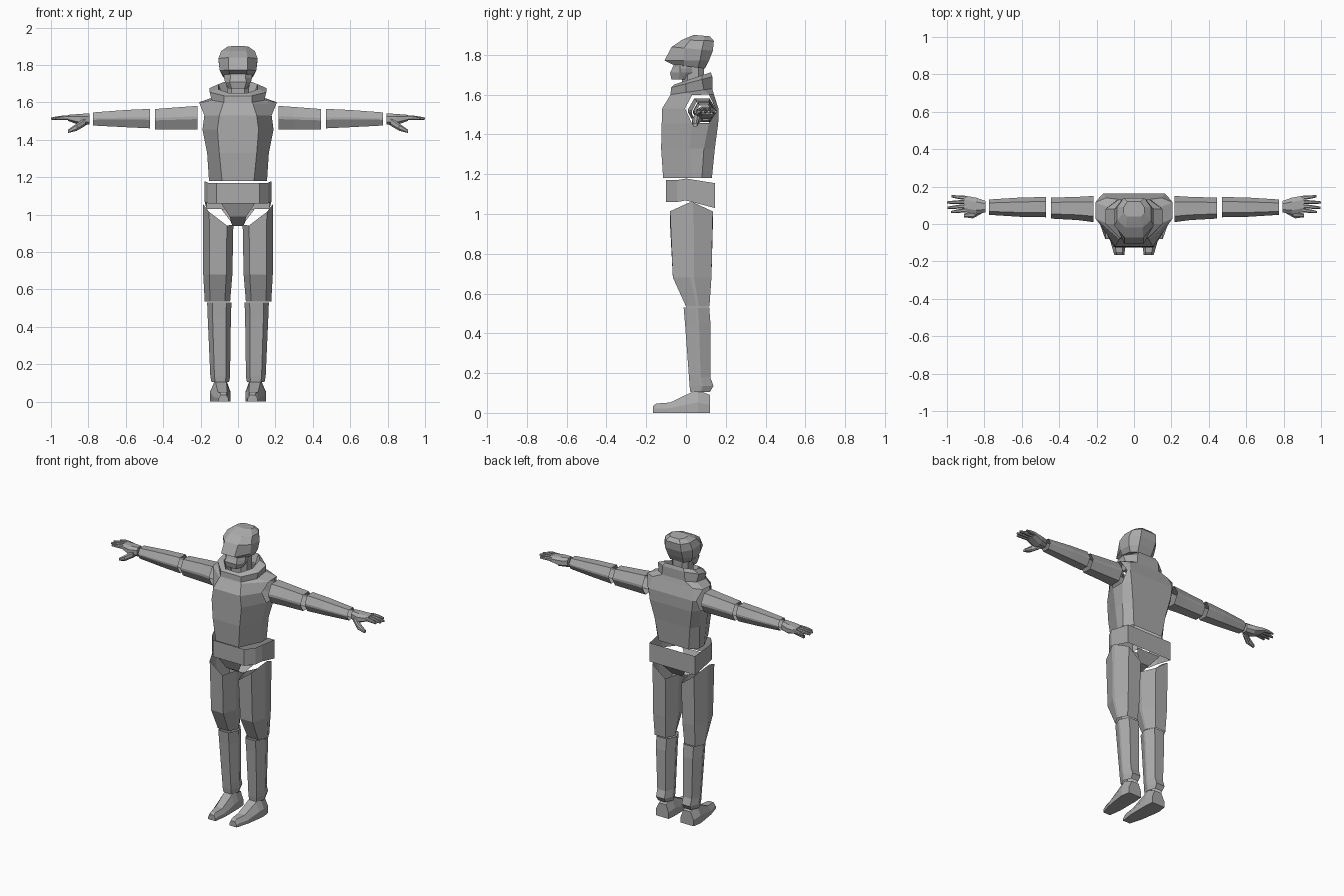
import bpy, bmesh

grey = bpy.data.materials.new("dark_grey")
grey.diffuse_color = (0.4, 0.4, 0.4, 1)

def build(name, rings, caps=(False, False), side=1, closed=True):
    """Loft a list of equal-length point rings into a flat-faced object."""
    bm = bmesh.new()
    vs = [[bm.verts.new((p[0] * side, p[1], p[2])) for p in r] for r in rings]
    n = len(rings[0])
    for a, b in zip(vs, vs[1:]):
        for i in range(n if closed else n - 1):
            j = (i + 1) % n
            bm.faces.new((a[i], a[j], b[j], b[i]))
    if caps[0]:
        bm.faces.new(vs[0])
    if caps[1]:
        bm.faces.new(vs[-1])
    bmesh.ops.recalc_face_normals(bm, faces=bm.faces)
    me = bpy.data.meshes.new(name)
    bm.to_mesh(me)
    bm.free()
    me.materials.append(grey)
    ob = bpy.data.objects.new(name, me)
    bpy.context.collection.objects.link(ob)
    return ob

def body(zf, zr, wf, yf, ws, ya, yb, wb, yr):
    """Symmetric eight-sided body ring, height running from front to back."""
    half = [(wf, yf), (ws, ya), (ws, yb), (wb, yr)]
    pts = half + [(-x, y) for x, y in reversed(half)]
    return [(x, y, zf + (zr - zf) * (y - yf) / (yr - yf)) for x, y in pts]

def octagon(a, b, ka=0.5, kb=0.5):
    """ka and kb are the flat fractions along a and b."""
    return [(a, -b*kb), (a, b*kb), (a*ka, b), (-a*ka, b),
            (-a, b*kb), (-a, -b*kb), (-a*ka, -b), (a*ka, -b)]

def leg(x0, x1, y0, y1, z, ky=0.1):
    """Level ring for legs, from its extents."""
    cx, cy = (x0 + x1) / 2, (y0 + y1) / 2
    return [(cx + u, cy + v, z) for u, v in octagon((x1 - x0) / 2, (y1 - y0) / 2, .58, ky)]

def arm(x, cy, cz, ry, rz, ka=0.5, kb=0.5):
    """Upright ring for arms and hands."""
    return [(x, cy + u, cz + v) for u, v in octagon(ry, rz, ka, kb)]

# torso shell with six-sided armholes
torso = build("torso", [
    body(1.18, 1.18, .085, -.115, .155, .03, .08, .11, .13),
    body(1.33, 1.33, .10, -.125, .165, .02, .09, .13, .145),
    body(1.455, 1.455, .11, -.122, .19, .03, .115, .155, .162),
    body(1.53, 1.53, .10, -.12, .18, -.005, .148, .165, .163),
    body(1.592, 1.602, .08, -.082, .207, .03, .115, .15, .14),
    body(1.60, 1.63, .075, -.078, .14, .00, .09, .085, .132)])
bm = bmesh.new()
bm.from_mesh(torso.data)
hole = []
for f in bm.faces:
    c = f.calc_center_median()
    if 1.46 < c.z < 1.59 and abs(c.x) > .17 and .04 < c.y < .11:
        hole.append(f)
bmesh.ops.delete(bm, geom=hole, context='FACES')
bm.to_mesh(torso.data)
bm.free()

# collar
build("collar", [
    body(1.60, 1.63, .075, -.078, .14, .00, .09, .085, .132),
    body(1.635, 1.69, .075, -.075, .152, .00, .08, .08, .132),
    body(1.65, 1.712, .05, -.06, .105, .00, .08, .065, .125),
    body(1.61, 1.65, .045, -.045, .085, .00, .08, .055, .105)])

# head
build("helmet", [
    body(1.752, 1.73, .045, -.07, .08, -.01, .06, .05, .095),
    body(1.772, 1.77, .05, -.108, .098, -.01, .07, .055, .115),
    body(1.84, 1.82, .05, -.072, .105, -.01, .08, .06, .135),
    body(1.875, 1.87, .045, -.02, .09, .02, .09, .055, .14),
    body(1.90, 1.893, .035, .04, .055, .06, .09, .035, .12)], (True, True))
build("jaw", [
    body(1.675, 1.675, .035, -.073, .05, -.04, -.02, .045, .005),
    body(1.71, 1.71, .045, -.08, .07, -.03, .00, .06, .03),
    body(1.73, 1.73, .04, -.07, .075, -.03, .00, .065, .03),
    body(1.755, 1.745, .04, -.06, .075, -.03, .00, .065, .03)], (True, True))
build("neck", [leg(-.06, .06, -.02, .09, z, .5) for z in (1.61, 1.75)])

# belt: open band dropping at the back
def belt_ring(z, drop):
    half = [(.115, -.10, z), (.16, -.045, z), (.178, .0, z + .008), (.168, .145, z - drop)]
    return half + [(-x, y, h) for x, y, h in reversed(half)]
build("belt", [belt_ring(1.06, .03), belt_ring(1.17, .015)])

# crotch strap
strap = [(.09, -.09, 1.06), (.045, -.06, .99), (.03, .02, .94), (.04, .09, .965), (.09, .135, 1.03)]
build("crotch_strap", [[(-x, y, z), (x, y, z)] for x, y, z in strap], closed=False)

def thigh_top(p):
    """Slope the hip edge up to a peak at the outer side."""
    x, y, z = p
    return (x, y, .945 + max(0, x - .04) * .76 - max(0, abs(y - .025) - .015) * .2)

for s, tag in ((1, "left"), (-1, "right")):
    # legs
    build(tag + "_thigh", [
        [thigh_top(p) for p in leg(.025, .188, -.08, .135, 1)],
        leg(.03, .186, -.066, .128, .68),
        leg(.042, .178, .0, .118, .535)], side=s)
    build(tag + "_shin", [
        leg(.035, .165, -.012, .117, .53),
        leg(.038, .162, -.005, .123, .45),
        leg(.042, .15, .015, .122, .18),
        leg(.042, .148, .018, .138, .135),
        leg(.048, .142, .022, .12, .105)], side=s)
    # foot: sections from toe to heel, (y, inner, outer, top)
    foot = [(-.165, .052, .105, .035), (-.15, .05, .11, .047), (-.08, .04, .13, .052),
            (.02, .04, .145, .10), (.06, .04, .15, .115), (.12, .045, .14, .09)]
    build(tag + "_foot", [
        [(a, y, 0), (b, y, 0), (b, y, h * .45), (b * .75 + a * .25, y, h),
         (a * .8 + b * .2, y, h), (a, y, h * .45)] for y, a, b, h in foot], (True, True), s)
    # arms
    build(tag + "_upper_arm", [
        arm(.217, .08, 1.518, .07, .063, .55, .12),
        arm(.30, .083, 1.515, .062, .06, .55, .12),
        arm(.445, .085, 1.51, .056, .054, .55, .12)], side=s)
    build(tag + "_forearm", [
        arm(.47, .09, 1.513, .054, .052, .55, .12),
        arm(.60, .09, 1.513, .052, .046, .55, .12),
        arm(.775, .09, 1.511, .041, .035, .55, .12)], side=s)
    # hand
    build(tag + "_palm", [
        arm(.793, .093, 1.511, .03, .03),
        arm(.845, .096, 1.508, .045, .03),
        arm(.91, .108, 1.517, .044, .016)], (True, True), s)
    build(tag + "_thumb", [
        arm(.815, .075, 1.497, .02, .022),
        arm(.862, .048, 1.468, .018, .02),
        arm(.908, .046, 1.445, .010, .009)], (True, True), s)
    # fingers: base y, tip y, tip x
    for i, (y0, y1, tip) in enumerate(((.074, .064, .978), (.096, .087, .997),
                                       (.118, .115, 1.0), (.139, .148, .975))):
        mid = (.9 + tip) / 2
        build(f"{tag}_finger_{i + 1}", [
            arm(.895, y0, 1.518, .011, .012),
            arm(mid, (y0 + y1) / 2, 1.517, .010, .011),
            arm(tip, y1, 1.513, .006, .006)], (True, True), s)
